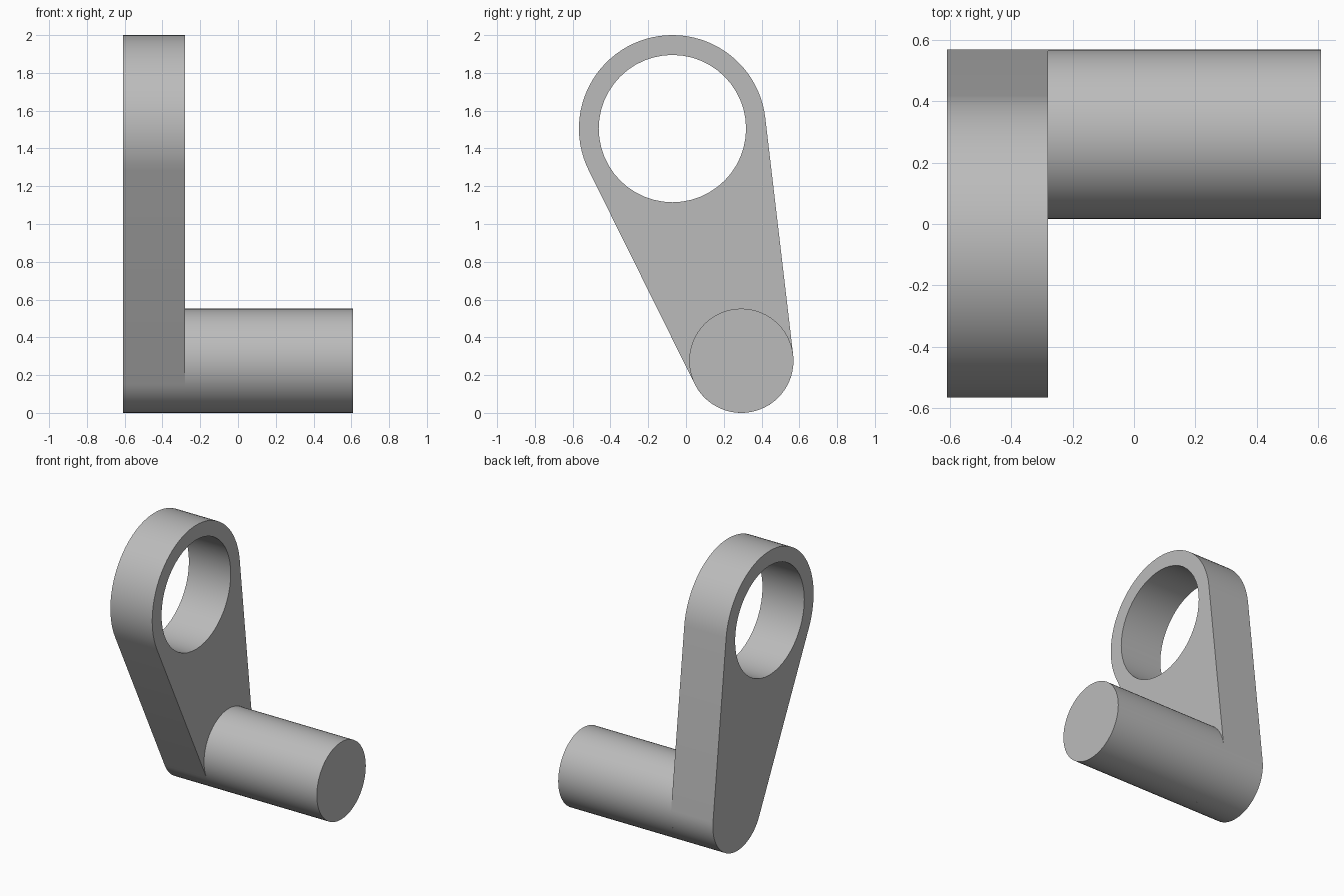
import bpy, bmesh, math
from mathutils import Vector

if "Cube" in bpy.data.objects:
    bpy.data.objects.remove(bpy.data.objects["Cube"], do_unlink=True)

grey = bpy.data.materials.new("plain grey")
grey.use_nodes = True
colour = (0.5, 0.5, 0.5, 1)
grey.diffuse_color = colour
grey.node_tree.nodes["Principled BSDF"].inputs["Base Color"].default_value = colour

# Centres are (y, z)
RING, RING_R, HOLE_R = Vector((-0.072, 1.505)), 0.495, 0.39
PIN, PIN_R = Vector((0.293, 0.276)), 0.276
X_BACK, X_FACE, X_TIP = -0.61, -0.28, 0.61


def arc(centre, radius, start, end, steps):
    angles = [start + (end - start) * i / steps for i in range(steps + 1)]
    return [centre + radius * Vector((math.cos(a), math.sin(a))) for a in angles]


def prism(name, loops, x0, x1):
    """Fill closed (y, z) loops and extrude them along x."""
    bm = bmesh.new()
    for loop in loops:
        verts = [bm.verts.new((x0, p.x, p.y)) for p in loop]
        for i, v in enumerate(verts):
            bm.edges.new((verts[i - 1], v))
    bmesh.ops.triangle_fill(bm, edges=bm.edges[:], use_beauty=True)
    ext = bmesh.ops.extrude_face_region(bm, geom=bm.faces[:], use_keep_orig=True)
    top = [g for g in ext["geom"] if isinstance(g, bmesh.types.BMVert)]
    bmesh.ops.translate(bm, verts=top, vec=(x1 - x0, 0, 0))
    bmesh.ops.recalc_face_normals(bm, faces=bm.faces[:])
    mesh = bpy.data.meshes.new(name)
    bm.to_mesh(mesh)
    bm.free()
    mesh.materials.append(grey)
    obj = bpy.data.objects.new(name, mesh)
    bpy.context.collection.objects.link(obj)
    bpy.ops.object.select_all(action="DESELECT")
    obj.select_set(True)
    bpy.context.view_layer.objects.active = obj
    bpy.ops.object.shade_smooth_by_angle(angle=math.radians(30))
    return obj


# Crank arm: two arcs joined by their outer tangents, with a round hole
axis = RING - PIN
tilt = math.atan2(axis.y, axis.x)
spread = math.acos((PIN_R - RING_R) / axis.length)
outline = arc(RING, RING_R, tilt - spread, tilt + spread, 48)
outline += arc(PIN, PIN_R, tilt + spread, tilt - spread + math.tau, 32)
hole = arc(RING, HOLE_R, 0, math.tau, 48)[:-1]
prism("crank_arm", [outline, hole], X_BACK, X_FACE)

# Round pin standing out from the small end of the arm
prism("pin", [arc(PIN, PIN_R, 0, math.tau, 64)[:-1]], X_FACE, X_TIP)
